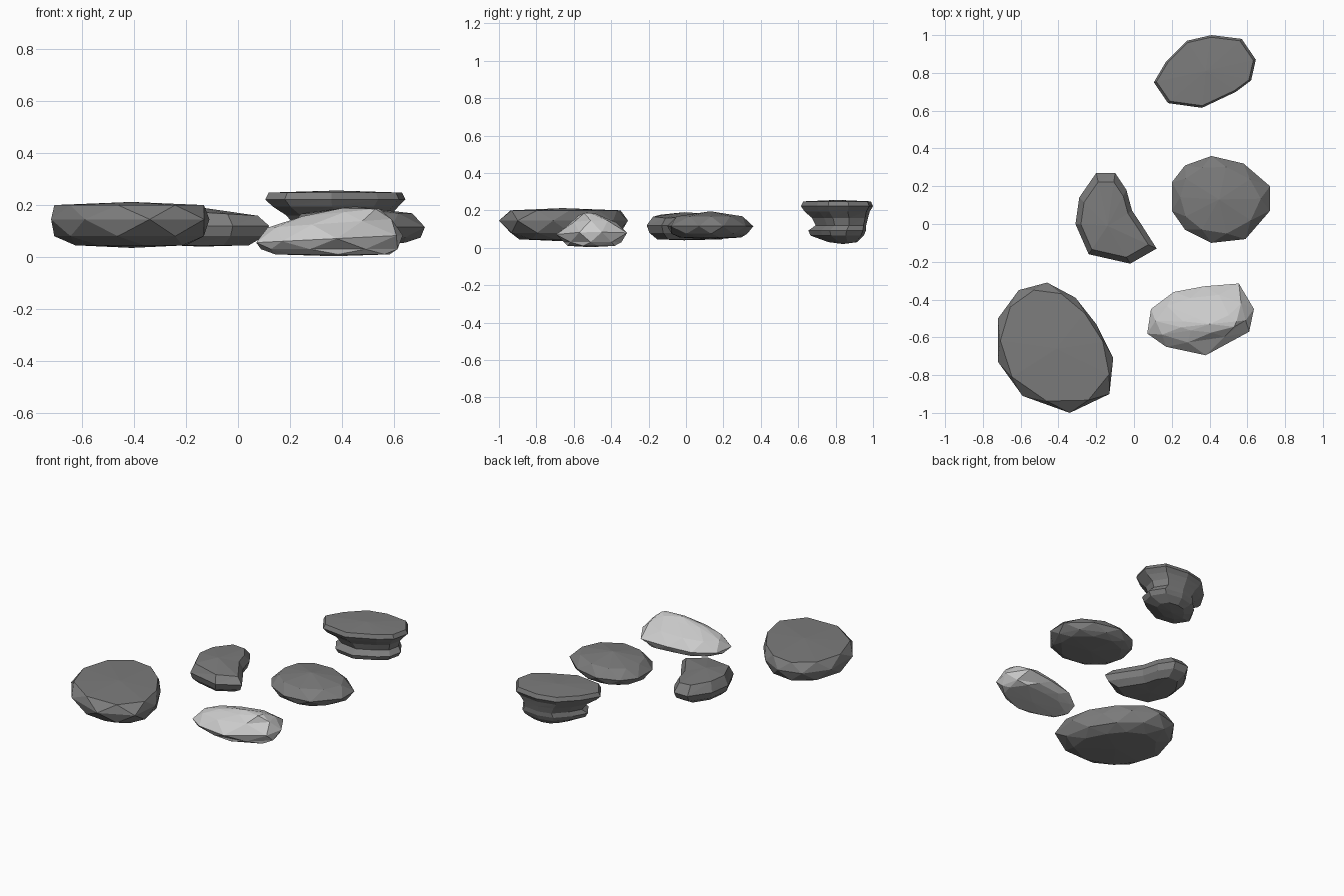
import bpy, bmesh

if "Cube" in bpy.data.objects:
    bpy.data.objects.remove(bpy.data.objects["Cube"])


def shade(name, v):
    m = bpy.data.materials.new(name)
    m.diffuse_color = (v, v, v, 1)
    m.use_nodes = True
    m.node_tree.nodes["Principled BSDF"].inputs["Base Color"].default_value = m.diffuse_color
    return m


dark, pale = shade("dark_stone", 0.2), shade("pale_stone", 0.6)


def stone(name, mat, centre, outline, rings, caps):
    """Loft faceted rings made from a plan outline.
    ring = (z, x scale, y scale, x shift, y shift, x tilt, half-step twist)"""
    cx, cy = centre
    n = len(outline)
    bm = bmesh.new()
    loops = []
    for z, sx, sy, dx, dy, tilt, half in rings:
        loop = []
        for i, (x, y) in enumerate(outline):
            if half:
                x2, y2 = outline[(i + 1) % n]
                x, y = (x + x2) / 2, (y + y2) / 2
            px, py = (x - cx) * sx, (y - cy) * sy
            loop.append(bm.verts.new((cx + px + dx, cy + py + dy, z + tilt * px)))
        loops.append((loop, half))
    for (a, ha), (b, hb) in zip(loops, loops[1:]):
        for i in range(n):
            j = (i + 1) % n
            if ha == hb:
                bm.faces.new((a[i], a[j], b[j]))
                bm.faces.new((a[i], b[j], b[i]))
            elif hb:
                bm.faces.new((a[i], a[j], b[i]))
                bm.faces.new((a[j], b[j], b[i]))
            else:
                bm.faces.new((a[i], a[j], b[j]))
                bm.faces.new((a[i], b[j], b[i]))
    # close bottom and top with shallow fans
    for k, cap in ((0, caps[0]), (-1, caps[1])):
        dx, dy = rings[k][3:5]
        v = bm.verts.new((cx + dx, cy + dy, cap))
        loop = loops[k][0]
        for i in range(n):
            bm.faces.new((loop[i], loop[(i + 1) % n], v))
    bmesh.ops.recalc_face_normals(bm, faces=bm.faces[:])
    me = bpy.data.meshes.new(name)
    bm.to_mesh(me)
    bm.free()
    me.materials.append(mat)
    bpy.context.collection.objects.link(bpy.data.objects.new(name, me))


# large flat stone, front left
stone("large_stone", dark, (-0.41, -0.66),
      [(-.46, -.31), (-.61, -.35), (-.72, -.50), (-.72, -.73), (-.59, -.91),
       (-.34, -1.0), (-.13, -.90), (-.11, -.71), (-.20, -.53), (-.31, -.39)],
      [(.045, .70, .68, 0, 0, 0, False), (.08, .96, .94, 0, 0, 0, True),
       (.145, 1, 1, 0, 0, 0, False), (.20, .96, .94, 0, 0, 0, True)],
      (.035, .212))

# kidney-shaped stone, middle left
stone("kidney_stone", dark, (-0.14, -0.01),
      [(-.20, .27), (-.29, .14), (-.31, 0), (-.24, -.16), (-.02, -.21),
       (.12, -.13), (.05, -.02), (-.01, .07), (-.04, .18), (-.10, .27)],
      [(.045, .70, .72, 0, 0, 0, False), (.08, .93, .93, 0, 0, 0, False),
       (.12, 1, 1, 0, 0, 0, False), (.172, .83, .83, 0, 0, -.06, False)],
      (.04, .19))

# round flat stone, middle right
stone("round_stone", dark, (0.45, 0.13),
      [(.41, .36), (.27, .31), (.20, .22), (.20, .07), (.27, -.03),
       (.41, -.10), (.59, -.08), (.72, .07), (.72, .20), (.58, .32)],
      [(.055, .72, .72, 0, 0, 0, False), (.075, .94, .94, 0, 0, 0, True),
       (.115, 1, 1, 0, 0, 0, False), (.168, .82, .82, 0, 0, 0, True)],
      (.045, .195))

# pale ridged stone, front right
stone("pale_stone", pale, (0.36, -0.51),
      [(.07, -.58), (.17, -.65), (.38, -.695), (.61, -.57), (.635, -.45),
       (.555, -.315), (.37, -.33), (.21, -.36), (.09, -.45)],
      [(.01, .78, .66, .01, 0, 0, False), (.03, .97, .88, 0, 0, 0, True),
       (.07, 1, 1, 0, 0, .05, False), (.13, .88, .72, 0, 0, .07, True),
       (.172, .52, .24, .04, -.02, .1, False)],
      (.003, .188))

# overhanging stone at the back: broad slab on a waisted foot
stone("overhanging_stone", dark, (0.38, 0.81),
      [(.41, 1.0), (.28, .97), (.17, .86), (.105, .75), (.18, .64),
       (.36, .615), (.54, .70), (.62, .76), (.645, .87), (.57, .98)],
      [(.03, .40, .40, .03, .03, 0, False), (.065, .70, .74, .02, 0, 0, False),
       (.092, .76, .80, .02, 0, 0, False), (.12, .66, .70, .02, .02, 0, False),
       (.16, .74, .78, .01, .015, 0, False), (.195, .90, .91, 0, 0, 0, False),
       (.222, 1, 1, 0, 0, 0, False), (.248, .95, .94, 0, 0, 0, False)],
      (.02, .256))
